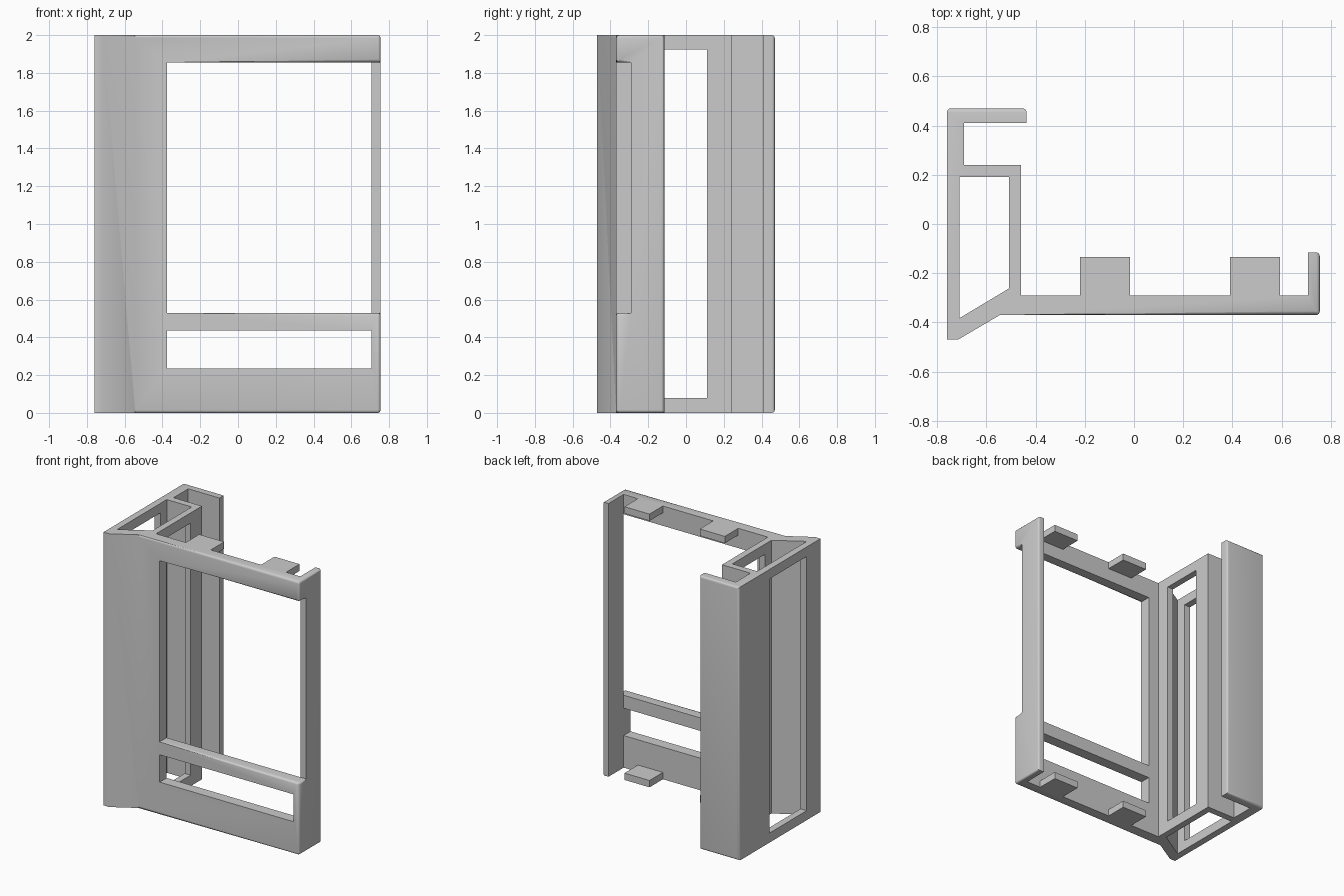
import bpy, bmesh
from mathutils import Vector

cube = bpy.data.objects.get("Cube")
if cube:
    bpy.data.objects.remove(cube, do_unlink=True)

grey = bpy.data.materials.new("plain grey")
grey.use_nodes = True
colour = (0.6, 0.6, 0.6, 1)
grey.diffuse_color = colour
grey.node_tree.nodes["Principled BSDF"].inputs["Base Color"].default_value = colour


def prism(name, outline, z0, z1):
    """Extrude an outline in plan from z0 up to z1."""
    bm = bmesh.new()
    base = bm.faces.new([bm.verts.new((x, y, z0)) for x, y in outline])
    top = bmesh.ops.extrude_face_region(bm, geom=[base])["geom"]
    bmesh.ops.translate(bm, vec=(0, 0, z1 - z0),
                        verts=[v for v in top if isinstance(v, bmesh.types.BMVert)])
    bmesh.ops.recalc_face_normals(bm, faces=bm.faces)
    mesh = bpy.data.meshes.new(name)
    bm.to_mesh(mesh)
    bm.free()
    mesh.materials.append(grey)
    ob = bpy.data.objects.new(name, mesh)
    bpy.context.collection.objects.link(ob)
    return ob


def box(name, x0, x1, y0, y1, z0, z1):
    return prism(name, [(x0, y0), (x1, y0), (x1, y1), (x0, y1)], z0, z1)


def cut(ob, cutter):
    """Subtract a cutter, bake the result and drop the cutter."""
    mod = ob.modifiers.new("cut", "BOOLEAN")
    mod.operation, mod.solver, mod.object = "DIFFERENCE", "EXACT", cutter
    cutter.hide_render = True
    bpy.context.view_layer.objects.active = ob
    bpy.ops.object.modifier_apply(modifier=mod.name)
    bpy.data.objects.remove(cutter, do_unlink=True)


LEFT, RIGHT, FRONT, BACK = -0.76, 0.755, -0.37, 0.47
PANEL_BACK, FLANGE_END = -0.29, -0.115
NOTCH = (0.53, 1.855)

# One continuous profile: slanted corner, front panel, flange, channel and hook
frame = prism("frame", [
    (LEFT, -0.47), (-0.715, -0.47), (-0.545, FRONT), (RIGHT, FRONT),
    (RIGHT, FLANGE_END), (0.708, FLANGE_END), (0.708, PANEL_BACK),
    (-0.46, PANEL_BACK), (-0.46, 0.24), (-0.69, 0.24), (-0.69, 0.41),
    (-0.437, 0.41), (-0.437, BACK), (LEFT, BACK)], 0, 2)

# Large front opening, running out through the flange corner
cut(frame, box("opening_cutter", -0.375, 0.9, -0.6, PANEL_BACK, *NOTCH))


# Round the outer edges of the front panel, flange and hook
def near(a, b):
    return abs(a - b) < 0.002


def rounded(edge):
    a, b = (v.co for v in edge.verts)
    if edge.calc_face_angle(0) < 0.5:
        return False
    along = (b - a).normalized()
    if near(a.y, BACK) and near(b.y, BACK):
        return True
    if near(a.y, PANEL_BACK) and near(b.y, PANEL_BACK):
        return False
    if near(a.x, RIGHT) and near(b.x, RIGHT):
        return True
    return near(a.y, FRONT) and near(b.y, FRONT) and abs(along.x) > 0.9


bm = bmesh.new()
bm.from_mesh(frame.data)
bmesh.ops.remove_doubles(bm, verts=bm.verts, dist=0.0005)
bmesh.ops.dissolve_limit(bm, angle_limit=0.01, verts=bm.verts, edges=bm.edges)
bmesh.ops.bevel(bm, geom=[e for e in bm.edges if rounded(e)], offset=0.016,
                segments=4, profile=0.5, affect="EDGES", clamp_overlap=True)
bm.to_mesh(frame.data)
bm.free()

# Lower slot, hollow channel, and the windows in the channel's two side walls
cut(frame, box("slot_cutter", -0.375, 0.708, -0.6, -0.2, 0.235, 0.435))
cut(frame, prism("channel_cutter", [(-0.71, -0.383), (-0.508, -0.262),
                                    (-0.508, 0.19), (-0.71, 0.19)], -0.1, 2.1))
cut(frame, box("inner_window_cutter", -0.6, -0.4, -0.19, 0.11, 0.08, 1.925))
cut(frame, box("outer_window_cutter", -0.9, -0.6, -0.31, 0.118, 0.07, 1.93))

# Thin tabs behind the top and bottom of the panel
for side, x in (("right", -0.22), ("left", 0.39)):
    for level, z in (("bottom", 0), ("top", 1.95)):
        box(f"{level}_{side}_tab", x, x + 0.203, PANEL_BACK, -0.135, z, z + 0.05)

bpy.ops.object.select_all(action="DESELECT")
frame.select_set(True)
bpy.context.view_layer.objects.active = frame
bpy.ops.object.shade_smooth_by_angle(angle=0.6)
